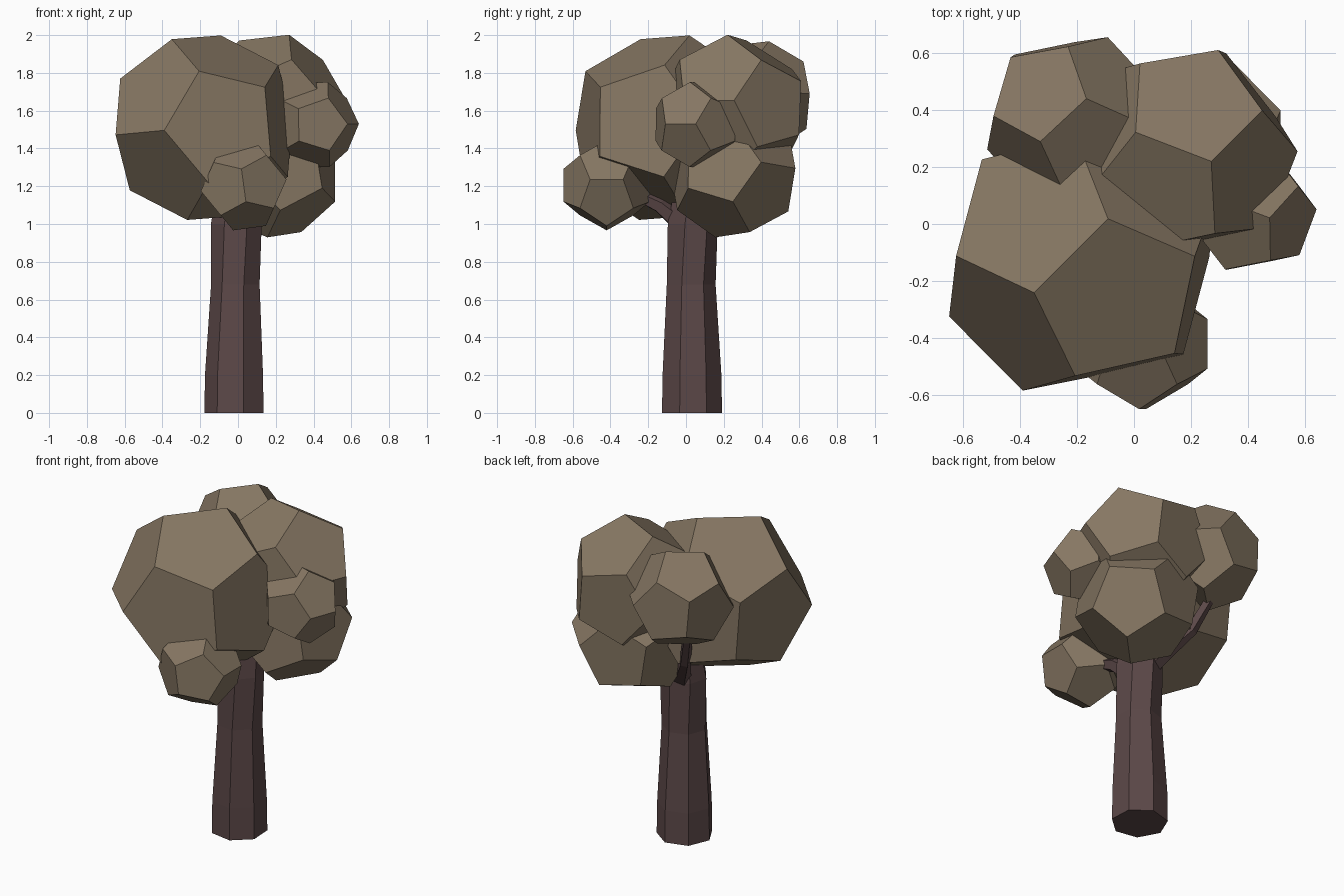
import bpy, bmesh, math
from mathutils import Vector, Matrix

if "Cube" in bpy.data.objects:
    bpy.data.objects.remove(bpy.data.objects["Cube"])

PHI = (1 + 5 ** 0.5) / 2


def material(name, rgb):
    m = bpy.data.materials.new(name)
    m.diffuse_color = (*rgb, 1)
    m.use_nodes = True
    m.node_tree.nodes["Principled BSDF"].inputs["Base Color"].default_value = m.diffuse_color
    return m


LEAF = material("foliage_tan", (0.24, 0.185, 0.125))
BARK = material("bark_brown", (0.105, 0.064, 0.064))


def finish(name, bm, mat):
    bmesh.ops.recalc_face_normals(bm, faces=bm.faces[:])
    me = bpy.data.meshes.new(name)
    bm.to_mesh(me)
    bm.free()
    me.materials.append(mat)
    ob = bpy.data.objects.new(name, me)
    bpy.context.collection.objects.link(ob)
    return ob


def clump(name, centre, radius, a, b):
    """Dodecahedron oriented so one edge runs between points a and b."""
    c, a, b = Vector(centre), Vector(a), Vector(b)
    y = (b - a).normalized()
    z = (a + b) / 2 - c
    z = (z - y * z.dot(y)).normalized()
    x = y.cross(z)
    rot = Matrix((x, y, z)).transposed()
    pts = [(i, j, k) for i in (-1, 1) for j in (-1, 1) for k in (-1, 1)]
    for i in (-1, 1):
        for j in (-1, 1):
            p, q = i / PHI, j * PHI
            pts += [(0, p, q), (p, q, 0), (q, 0, p)]
    bm = bmesh.new()
    for p in pts:
        bm.verts.new(c + rot @ Vector(p) * (radius / 3 ** 0.5))
    bmesh.ops.convex_hull(bm, input=bm.verts[:])
    bmesh.ops.dissolve_limit(bm, angle_limit=0.1, verts=bm.verts[:], edges=bm.edges[:])
    return finish(name, bm, LEAF)


def loft(name, rings):
    bm = bmesh.new()
    loops = [[bm.verts.new(p) for p in r] for r in rings]
    n = len(loops[0])
    for lo, hi in zip(loops, loops[1:]):
        for i in range(n):
            j = (i + 1) % n
            bm.faces.new((lo[i], lo[j], hi[j], hi[i]))
    bm.faces.new(loops[0])
    bm.faces.new(loops[-1])
    return finish(name, bm, BARK)


# Foliage clumps: centre, radius, two neighbouring corners
clump("foliage_front_left", (-0.18, -0.115, 1.51), 0.514, (-0.35, -0.24, 1.98), (-0.09, 0.02, 2.0))
clump("foliage_back_right", (0.175, 0.255, 1.615), 0.40, (0.27, 0.22, 2.0), (0.01, 0.32, 1.97))
clump("foliage_back_left", (-0.228, 0.377, 1.67), 0.31, (-0.24, 0.64, 1.84), (-0.18, 0.47, 1.94))
clump("foliage_lower_right", (0.19, 0.25, 1.275), 0.36, (0.52, 0.38, 1.30), (0.52, 0.23, 1.09))
clump("foliage_right", (0.40, 0.05, 1.525), 0.24, (0.64, 0.05, 1.53), (0.58, -0.11, 1.53))
clump("foliage_front", (0.03, -0.42, 1.205), 0.245, (0.25, -0.31, 1.235), (0.25, -0.50, 1.235))

# Seven-sided trunk: x, y, z, radius, twist in degrees
rings = []
for x, y, z, r, turn in [(-0.015, 0.03, 0, 0.163, 80), (-0.015, 0.03, 0.2, 0.16, 80),
                         (-0.01, 0.025, 0.68, 0.133, 82), (-0.008, 0.03, 1.0, 0.138, 88),
                         (0.0, 0.04, 1.15, 0.12, 90)]:
    rings.append([(x + r * math.cos(math.radians(turn + k * 360 / 7)),
                   y + r * math.sin(math.radians(turn + k * 360 / 7)), z) for k in range(7)])
loft("trunk", rings)


# Branches reaching into the clumps
def branch(name, path):
    rings = []
    pts = [Vector(p[:3]) for p in path]
    for i, p in enumerate(pts):
        d = (pts[min(i + 1, len(pts) - 1)] - pts[max(i - 1, 0)]).normalized()
        u = d.cross(Vector((0.3, 0.3, 1))).normalized()
        v = d.cross(u)
        r = path[i][3]
        rings.append([p + (u * math.cos(t) + v * math.sin(t)) * r
                      for t in (k * math.tau / 5 for k in range(5))])
    loft(name, rings)


branch("branch_back_left", [(-0.02, 0.08, 1.0, 0.07), (-0.09, 0.16, 1.08, 0.045),
                            (-0.19, 0.28, 1.22, 0.035), (-0.26, 0.36, 1.42, 0.03)])
branch("branch_front", [(0.0, -0.02, 1.0, 0.06), (0.02, -0.14, 1.1, 0.045), (0.02, -0.35, 1.2, 0.03)])
